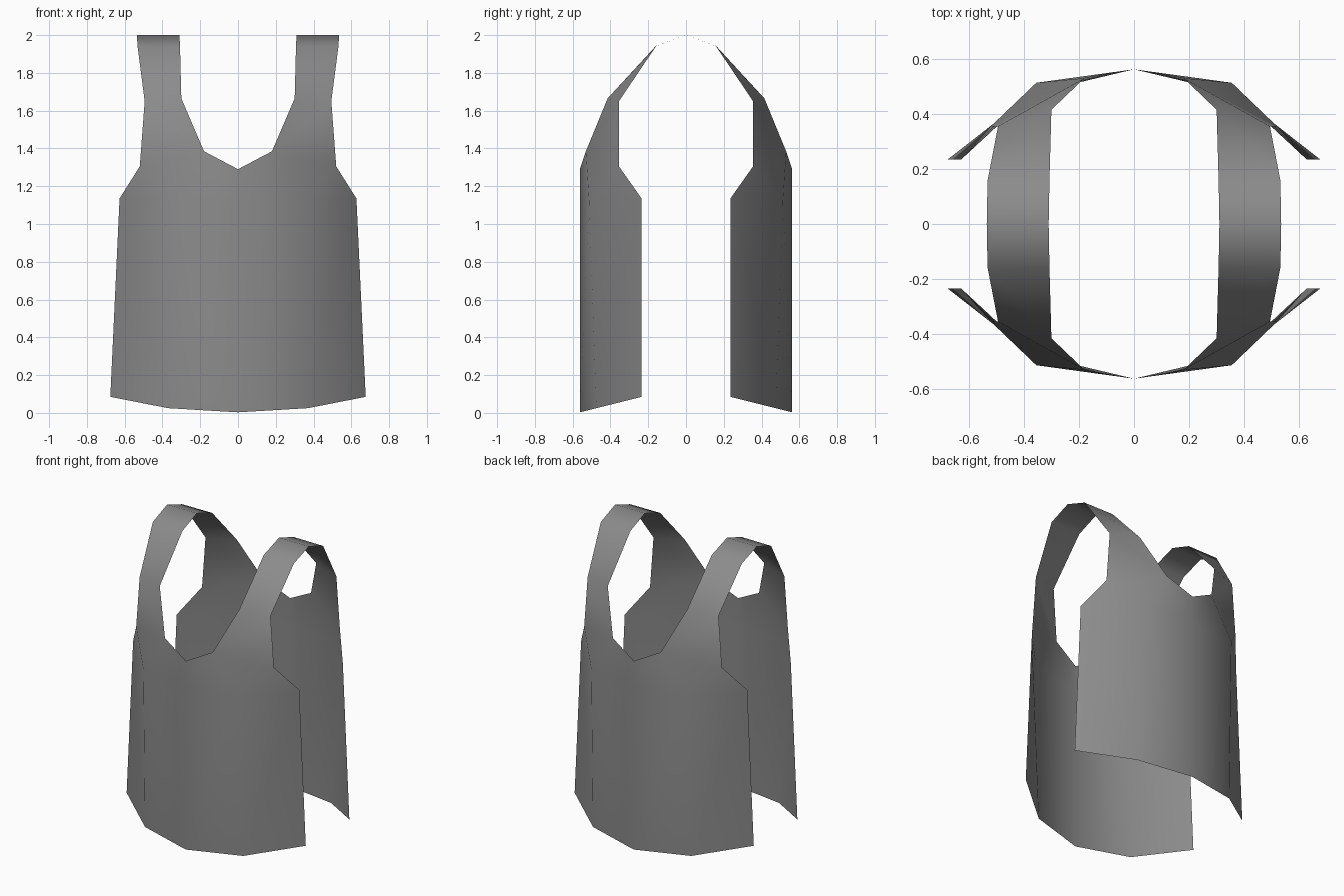
import bpy, bmesh

if "Cube" in bpy.data.objects:
    bpy.data.objects.remove(bpy.data.objects["Cube"])

# Fabric colour
fabric = bpy.data.materials.new("grey fabric")
fabric.diffuse_color = (0.26, 0.26, 0.26, 1)
fabric.use_nodes = True
fabric.node_tree.nodes["Principled BSDF"].inputs["Base Color"].default_value = fabric.diffuse_color

# Quarter of the vest (right half of the front), as edge profiles
hem = [(0, -.562, .003), (.37, -.474, .025), (.676, -.235, .085)]
chest = [(0, -.562, 1.12), (.355, -.513, 1.12), (.627, -.235, 1.135)]
neckline = [(.18, -.53, 1.385), (.30, -.415, 1.665), (.307, -.16, 1.942), (.31, 0, 2.0)]
armhole = [(.52, -.355, 1.305), (.494, -.355, 1.65), (.532, -.158, 1.942), (.535, 0, 2.0)]
neck_front = (0, -.562, 1.29)

bm = bmesh.new()
H, C, N, A = [[bm.verts.new(p) for p in row] for row in (hem, chest, neckline, armhole)]
nf = bm.verts.new(neck_front)

# Lower panel
for i in range(2):
    bm.faces.new((H[i], H[i + 1], C[i + 1], C[i]))
# Upper chest between neckline and armhole
bm.faces.new((C[0], C[1], N[0], nf))
bm.faces.new((C[1], A[0], N[0]))
bm.faces.new((C[1], C[2], A[0]))
# Shoulder strap
for i in range(3):
    bm.faces.new((N[i], A[i], A[i + 1], N[i + 1]))
for f in bm.faces:
    f.smooth = True

mesh = bpy.data.meshes.new("vest")
bm.to_mesh(mesh)
bm.free()
mesh.materials.append(fabric)
vest = bpy.data.objects.new("vest", mesh)
bpy.context.collection.objects.link(vest)

# Mirror to the left side and to the back panel
mirror = vest.modifiers.new("mirror", 'MIRROR')
mirror.use_axis = (True, True, False)
mirror.use_clip = True
mirror.merge_threshold = 0.001
